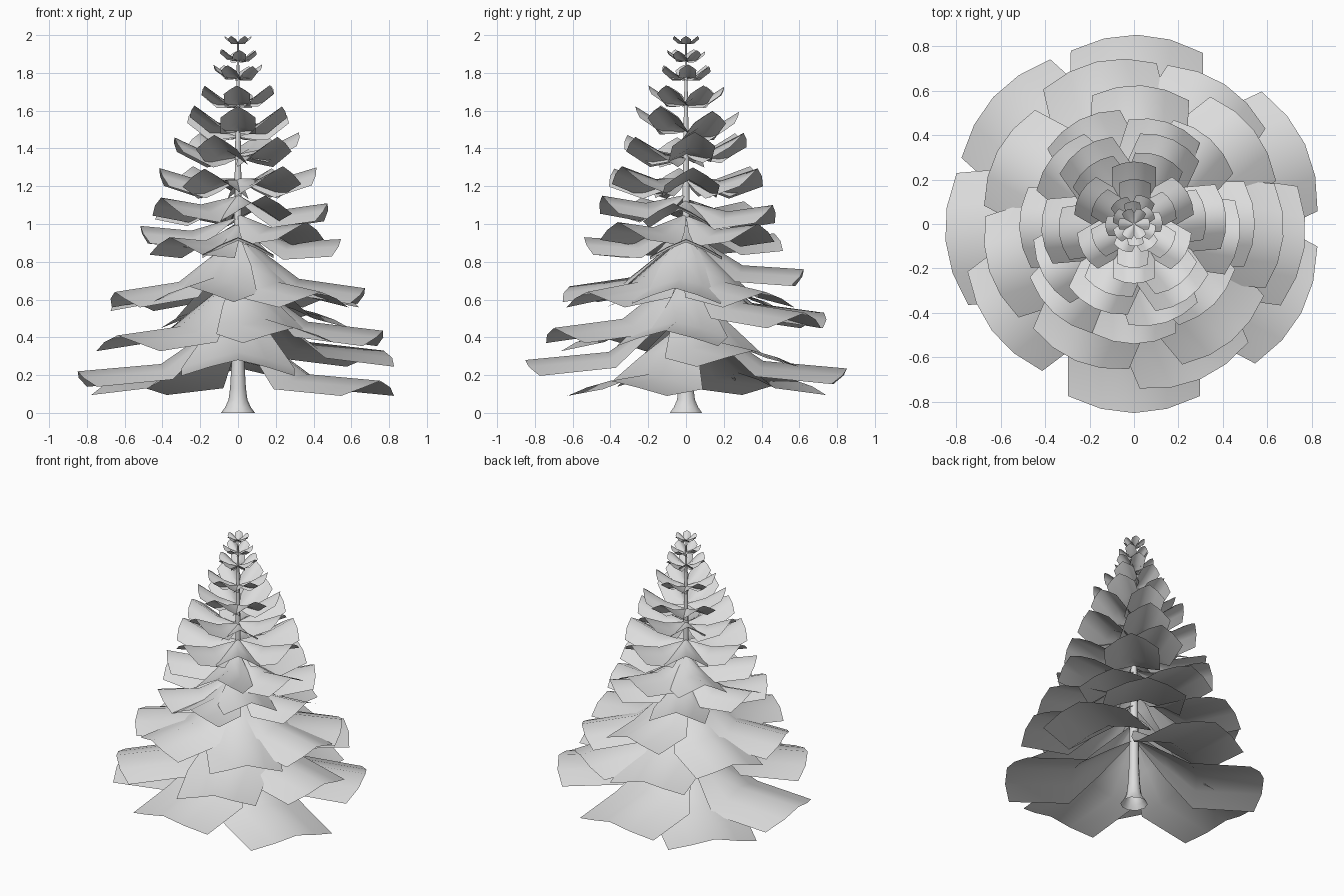
import bpy, bmesh, math, random

random.seed(4)
cube = bpy.data.objects.get("Cube")
if cube:
    bpy.data.objects.remove(cube)

# One plain material for the whole tree
grey = bpy.data.materials.new("light_grey")
grey.use_nodes = True
colour = (0.72, 0.72, 0.72, 1)
grey.diffuse_color = colour
grey.node_tree.nodes["Principled BSDF"].inputs["Base Color"].default_value = colour


def lookup(table, z):
    """Straight-line interpolation in a list of (z, value)."""
    for (z0, a), (z1, b) in zip(table, table[1:]):
        if z <= z1:
            t = max(0, (z - z0) / (z1 - z0))
            return a + (b - a) * t
    return table[-1][1]


def finish(name, bm, angle):
    mesh = bpy.data.meshes.new(name)
    bm.to_mesh(mesh)
    bm.free()
    mesh.materials.append(grey)
    obj = bpy.data.objects.new(name, mesh)
    bpy.context.collection.objects.link(obj)
    bpy.ops.object.select_all(action='DESELECT')
    obj.select_set(True)
    bpy.context.view_layer.objects.active = obj
    bpy.ops.object.shade_smooth_by_angle(angle=math.radians(angle))
    return obj


def grid_faces(bm, rows, closed=False):
    for a, b in zip(rows, rows[1:]):
        n = len(a)
        for i in range(n if closed else n - 1):
            j = (i + 1) % n
            bm.faces.new((a[i], a[j], b[j], b[i]))


# Branch measures by height of the tip: reach, slope of the outer half,
# how much steeper the inner half falls, and steepness of the folded sides
REACH = [(0.1, 0.855), (0.33, 0.85), (0.41, 0.8), (0.45, 0.76), (0.53, 0.75),
         (0.65, 0.68), (0.95, 0.53), (1.14, 0.47), (1.32, 0.41), (1.48, 0.33),
         (1.62, 0.27), (1.73, 0.2), (1.84, 0.13), (1.92, 0.1), (2.0, 0.07)]
SLOPE = [(0.1, -0.07), (0.65, -0.15), (0.95, 0.08), (1.14, 0.15),
         (1.4, 0.4), (1.6, 0.62), (2.0, 0.68)]
BEND = [(0.1, 0.6), (0.7, 0.6), (0.95, 0.4), (1.4, 0.3), (2.0, 0.2)]
FOLD = [(0.1, 0.26), (0.6, 0.32), (0.95, 0.5), (1.3, 0.65), (2.0, 0.65)]
# Position along the branch and share of full width there
KINK = 0.48
OUTLINE = [(0.02, 0.06), (0.25, 0.6), (KINK, 1), (1, 1)]
COLUMNS = (-1, -0.5, 0, 0.5, 1)


def add_branch(bm, azimuth, tip):
    """Tent-shaped sheet running from the trunk to a rounded tip."""
    reach, slope, bend, fold = (lookup(t, tip) for t in (REACH, SLOPE, BEND, FOLD))
    half = 0.35 * reach
    ca, sa = math.cos(math.radians(azimuth)), math.sin(math.radians(azimuth))
    rows = []
    for s, w in OUTLINE:
        ridge = tip + reach * (slope * (s - 1) + bend * max(0, KINK - s))
        row = []
        for u in COLUMNS:
            out = reach * s * (1 - 0.09 * u * u)
            side = half * w * u
            z = ridge - fold * half * w * abs(u) ** 1.2
            row.append(bm.verts.new((out * ca - side * sa, out * sa + side * ca, z)))
        rows.append(row)
    grid_faces(bm, rows)


# Lower branches climb in a loose spiral: (azimuth, tip height)
LOW = [(138, 0.175), (332, 0.17), (89, 0.235), (185, 0.22), (270, 0.28),
       (25, 0.33), (217, 0.41), (293, 0.45), (352, 0.435),
       (57, 0.53), (103, 0.53), (152, 0.62)]
MIDDLE = [(198, 0.64), (247, 0.67), (310, 0.64), (355, 0.66), (38, 0.64),
          (87, 0.76), (0, 0.92), (48, 1.0),
          (118, 0.95), (182, 0.99), (228, 0.93), (270, 0.93), (315, 1.01),
          (210, 1.14), (288, 1.15), (352, 1.11), (72, 1.1), (140, 1.12)]
for name, group in (("lower_branches", LOW), ("middle_branches", MIDDLE)):
    bm = bmesh.new()
    for azimuth, tip in group:
        add_branch(bm, azimuth, tip)
    finish(name, bm, 60)

# Upper branches sit in whorls of six, each turned against the last
WHORLS = [(1.31, 5), (1.47, 8), (1.61, 30), (1.73, 28), (1.84, 5),
          (1.92, 35), (1.995, 0)]
bm = bmesh.new()
for tip, turn in WHORLS:
    wobble = 0.02 if tip < 1.7 else 0.006
    for i in range(6):
        lift = 0 if tip > 1.95 else random.uniform(-wobble, wobble)
        add_branch(bm, turn + i * 60, tip + lift)
finish("upper_branches", bm, 60)

# Trunk: flared open foot tapering to a thin top
TRUNK = [(0, 0.09), (0.03, 0.068), (0.07, 0.05), (0.13, 0.042), (0.27, 0.034),
         (0.6, 0.029), (1.1, 0.02), (1.6, 0.012), (1.96, 0.004)]
SIDES = 10
bm = bmesh.new()
rings = []
for z, r in TRUNK:
    rings.append([bm.verts.new((r * math.cos(math.tau * i / SIDES),
                                r * math.sin(math.tau * i / SIDES), z))
                  for i in range(SIDES)])
grid_faces(bm, rings, closed=True)
bm.faces.new(rings[-1])
finish("trunk", bm, 50)
